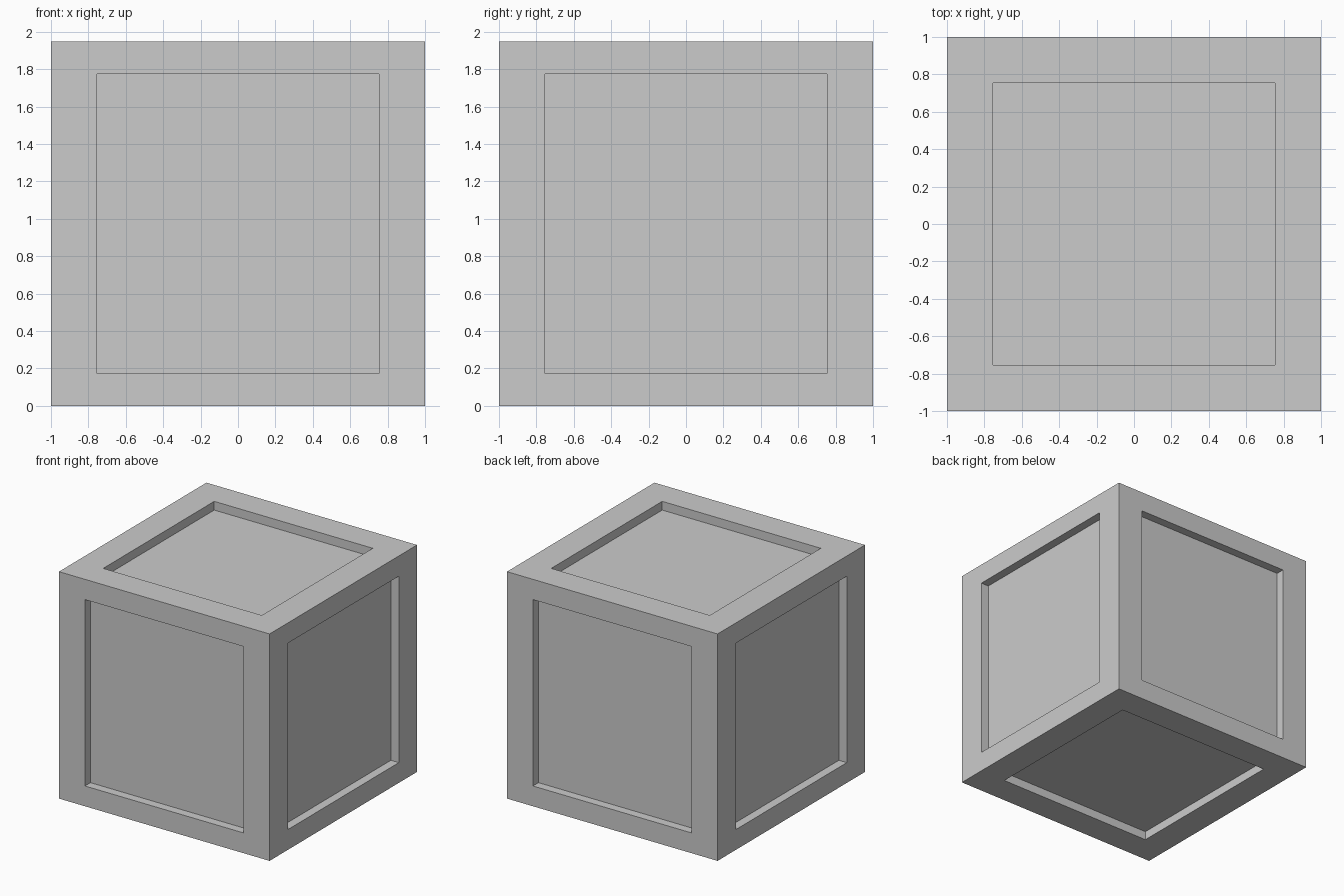
import bpy, bmesh
from mathutils import Vector

if "Cube" in bpy.data.objects:
    bpy.data.objects.remove(bpy.data.objects["Cube"])

HEIGHT = 1.948                            # overall height, width and depth are 2
HALF = Vector((1.0, 1.0, HEIGHT / 2))     # half size of the crate
PANEL = Vector((0.753, 0.753, 0.80))      # half size of the recessed panels
DEPTH = 0.075                             # how far the panels sink in

bm = bmesh.new()
bmesh.ops.create_cube(bm, size=2)
bmesh.ops.scale(bm, vec=HALF, verts=bm.verts)


def recess(face):
    """Frame one side of the crate and sink its panel."""
    normal = face.normal.copy()
    axis = max(range(3), key=lambda i: abs(normal[i]))
    bmesh.ops.inset_individual(bm, faces=[face], thickness=0.1)
    for v in face.verts:                  # fit the opening to its exact size
        for i in range(3):
            if i != axis:
                v.co[i] = PANEL[i] if v.co[i] > 0 else -PANEL[i]
    bmesh.ops.inset_individual(bm, faces=[face], thickness=0.0)
    bmesh.ops.translate(bm, vec=-normal * DEPTH, verts=face.verts)


# Recessed panel on all six sides
bm.normal_update()
for side in list(bm.faces):
    recess(side)

# Stand the crate on the ground
bmesh.ops.translate(bm, vec=(0, 0, HALF.z), verts=bm.verts)
bmesh.ops.recalc_face_normals(bm, faces=bm.faces)

mesh = bpy.data.meshes.new("crate")
bm.to_mesh(mesh)
bm.free()
bpy.context.collection.objects.link(bpy.data.objects.new("crate", mesh))
